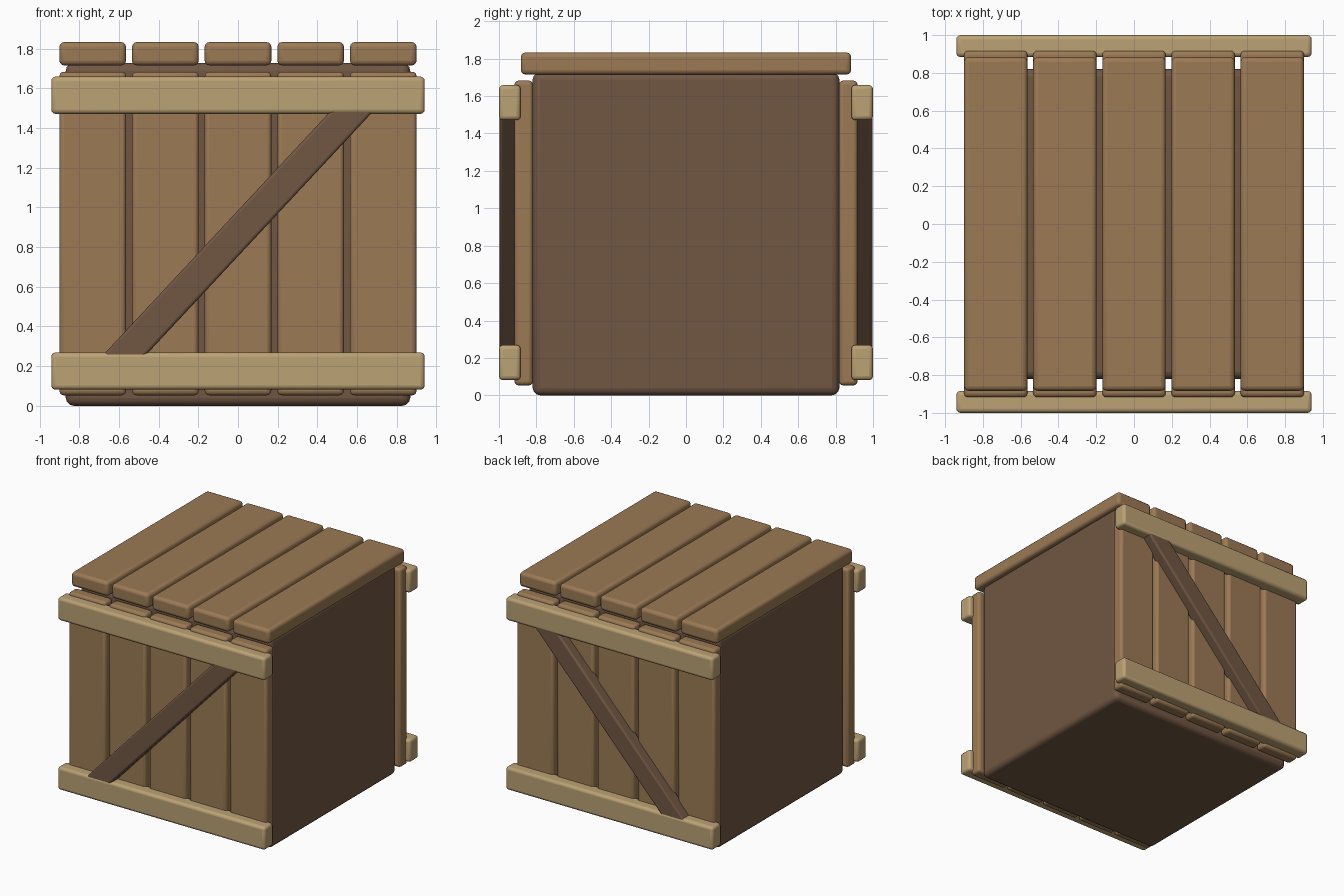
import bpy, math

if "Cube" in bpy.data.objects:
    bpy.data.objects.remove(bpy.data.objects["Cube"])


def material(name, color):
    m = bpy.data.materials.new(name)
    m.diffuse_color = (*color, 1)
    m.use_nodes = True
    m.node_tree.nodes["Principled BSDF"].inputs["Base Color"].default_value = m.diffuse_color
    return m


DARK = material("dark_wood", (0.165, 0.095, 0.056))
MID = material("plank_wood", (0.33, 0.195, 0.09))
LIGHT = material("pale_wood", (0.50, 0.36, 0.175))


def board(name, lo, hi, mat, bevel=0.022, tilt=0.0):
    """Rounded box between two corners, optionally tilted about y."""
    center = [(a + b) / 2 for a, b in zip(lo, hi)]
    bpy.ops.mesh.primitive_cube_add(size=1, location=center)
    ob = bpy.context.object
    ob.name = name
    ob.scale = [b - a for a, b in zip(lo, hi)]
    bpy.ops.object.transform_apply(location=False, rotation=False, scale=True)
    ob.rotation_euler.y = tilt
    ob.data.materials.append(mat)
    mod = ob.modifiers.new("rounded_edges", 'BEVEL')
    mod.width = bevel
    mod.segments = 3
    bpy.ops.object.shade_smooth_by_angle(angle=math.radians(40))
    return ob


# Solid inner box
board("crate_body", (-0.868, -0.82, 0), (0.868, 0.82, 1.728), DARK, 0.04)

PITCH, HALF = 0.366, 0.168

# Lid planks
for i in range(5):
    x = (i - 2) * PITCH
    board(f"lid_plank_{i + 1}", (x - HALF, -0.883, 1.715),
          (x + HALF, 0.883, 1.833), MID, 0.025)

# Front and back: upright planks, battens and diagonal brace
for side, s in (("front", -1), ("back", 1)):
    def span(a, b):
        return sorted((s * a, s * b))

    y0, y1 = span(0.818, 0.917)
    for i in range(5):
        x = (i - 2) * PITCH
        board(f"{side}_plank_{i + 1}", (x - HALF, y0, 0.053),
              (x + HALF, y1, 1.683), MID)

    y0, y1 = span(0.884, 1.0)
    for label, z in (("lower", 0.175), ("upper", 1.565)):
        board(f"{side}_{label}_batten", (-0.941, y0, z - 0.094),
              (0.941, y1, z + 0.094), LIGHT)

    # Brace ends are buried in the battens
    y0, y1 = span(0.89, 0.996)
    board(f"{side}_brace", (0.003 - 0.935, y0, 0.872 - 0.079),
          (0.003 + 0.935, y1, 0.872 + 0.079), DARK, 0.015,
          tilt=-math.radians(47))
